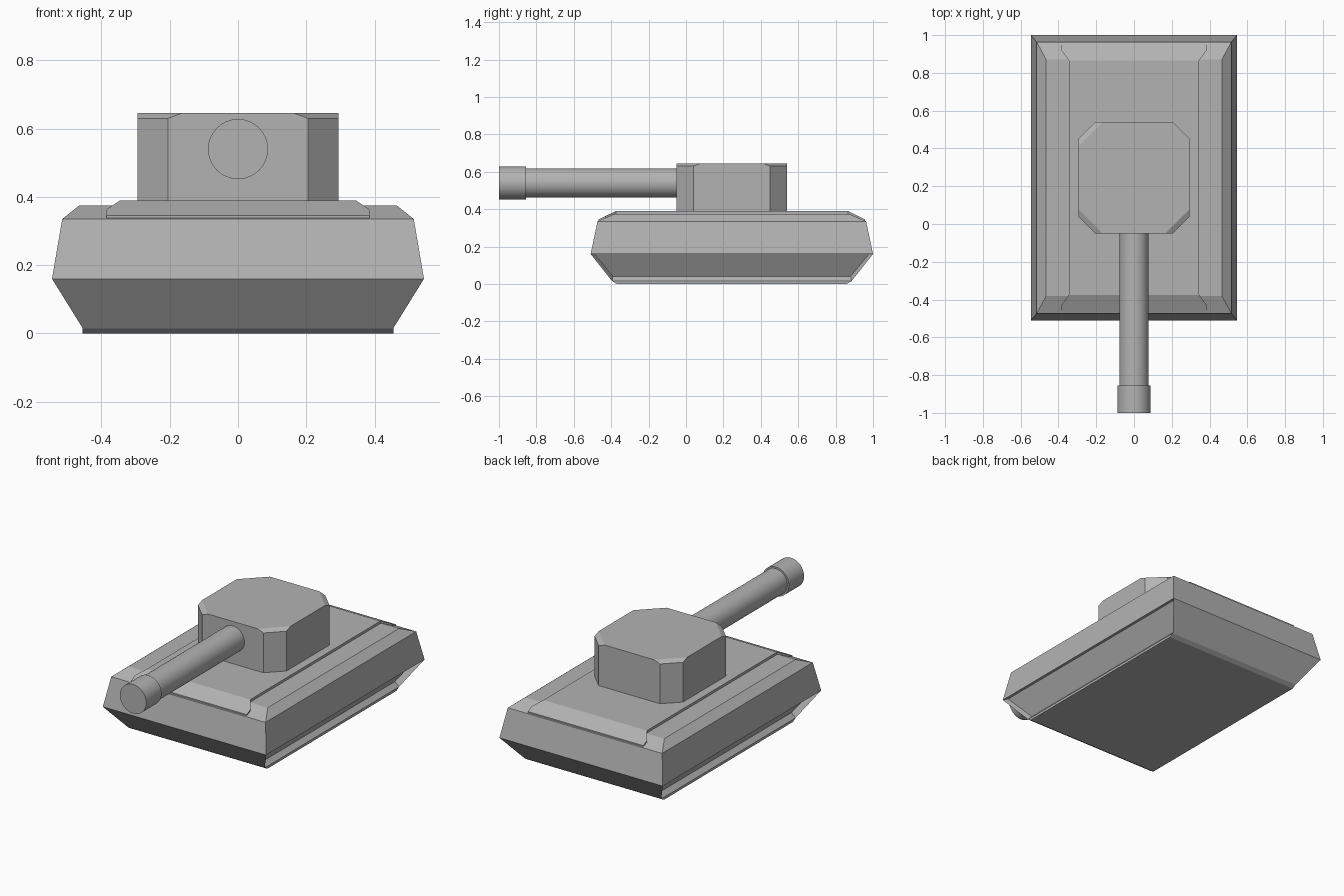
import bpy
import bmesh
import math
from mathutils import Vector

old = bpy.data.objects.get("Cube")
if old:
    bpy.data.objects.remove(old, do_unlink=True)

# Single plain grey for the whole vehicle
grey = bpy.data.materials.new("plain_grey")
grey.use_nodes = True
grey.diffuse_color = (0.45, 0.45, 0.45, 1)
grey.node_tree.nodes["Principled BSDF"].inputs["Base Color"].default_value = grey.diffuse_color

MID_Y = 0.245  # centre of hull and turret


def finish(name, bm):
    bmesh.ops.recalc_face_normals(bm, faces=bm.faces)
    mesh = bpy.data.meshes.new(name)
    bm.to_mesh(mesh)
    bm.free()
    mesh.materials.append(grey)
    obj = bpy.data.objects.new(name, mesh)
    bpy.context.collection.objects.link(obj)
    return obj


# Hull: stacked rectangles given as (z, half width, half length)
bm = bmesh.new()
sections = [(0, 0.455, 0.615), (0.015, 0.455, 0.64), (0.16, 0.545, 0.755),
            (0.335, 0.515, 0.718), (0.375, 0.465, 0.625)]
rings = [[bm.verts.new((sx * w, MID_Y + sy * l, z))
          for sx, sy in ((-1, -1), (1, -1), (1, 1), (-1, 1))]
         for z, w, l in sections]
bm.faces.new(rings[0][::-1])
bm.faces.new(rings[-1])
for low, high in zip(rings, rings[1:]):
    for i in range(4):
        j = (i + 1) % 4
        bm.faces.new((low[i], low[j], high[j], high[i]))
bmesh.ops.recalc_face_normals(bm, faces=bm.faces)

# Recessed lower side panels
panels = [f for f in bm.faces
          if abs(f.normal.x) > 0.5 and f.normal.z < -0.2]
bmesh.ops.inset_individual(bm, faces=panels, thickness=0.01, depth=-0.035)
finish("hull", bm)

# Raised centre deck: rows of (offset from hull middle, half width, z)
bm = bmesh.new()
half = [(0.712, 0.385, 0.345), (0.675, 0.385, 0.363), (0.62, 0.345, 0.39)]
stations = [(-d, w, z) for d, w, z in half] + half[::-1]
rows = [[bm.verts.new((s * w, MID_Y + d, z)) for s in (-1, 1)]
        for d, w, z in stations]
for a, b in zip(rows, rows[1:]):
    bm.faces.new((a[0], a[1], b[1], b[0]))
extruded = bmesh.ops.extrude_face_region(bm, geom=bm.faces[:], use_keep_orig=True)
lower = [v for v in extruded["geom"] if isinstance(v, bmesh.types.BMVert)]
bmesh.ops.translate(bm, verts=lower, vec=Vector((0, 0, -0.03)))
finish("centre_deck", bm)

# Turret: octagon whose corners are clipped a little more at the roof
bm = bmesh.new()
R = 0.295
for z, cut in ((0.385, 0.09), (0.63, 0.09), (0.645, 0.13)):
    for sx in (-1, 1):
        for sy in (-1, 1):
            bm.verts.new((sx * R, MID_Y + sy * (R - cut), z))
            bm.verts.new((sx * (R - cut), MID_Y + sy * R, z))
bmesh.ops.convex_hull(bm, input=bm.verts[:])
bmesh.ops.dissolve_limit(bm, angle_limit=math.radians(1),
                         verts=bm.verts[:], edges=bm.edges[:])
finish("turret", bm)


# Gun barrel and muzzle
def tube(name, radius, front, back):
    bpy.ops.mesh.primitive_cylinder_add(
        vertices=32, radius=radius, depth=back - front,
        location=(0, (front + back) / 2, 0.54), rotation=(math.pi / 2, 0, 0))
    obj = bpy.context.object
    obj.name = name
    obj.data.materials.append(grey)
    bpy.ops.object.shade_smooth_by_angle(angle=math.radians(30))


tube("gun_barrel", 0.078, -0.87, 0.0)
tube("muzzle", 0.088, -1.0, -0.855)
